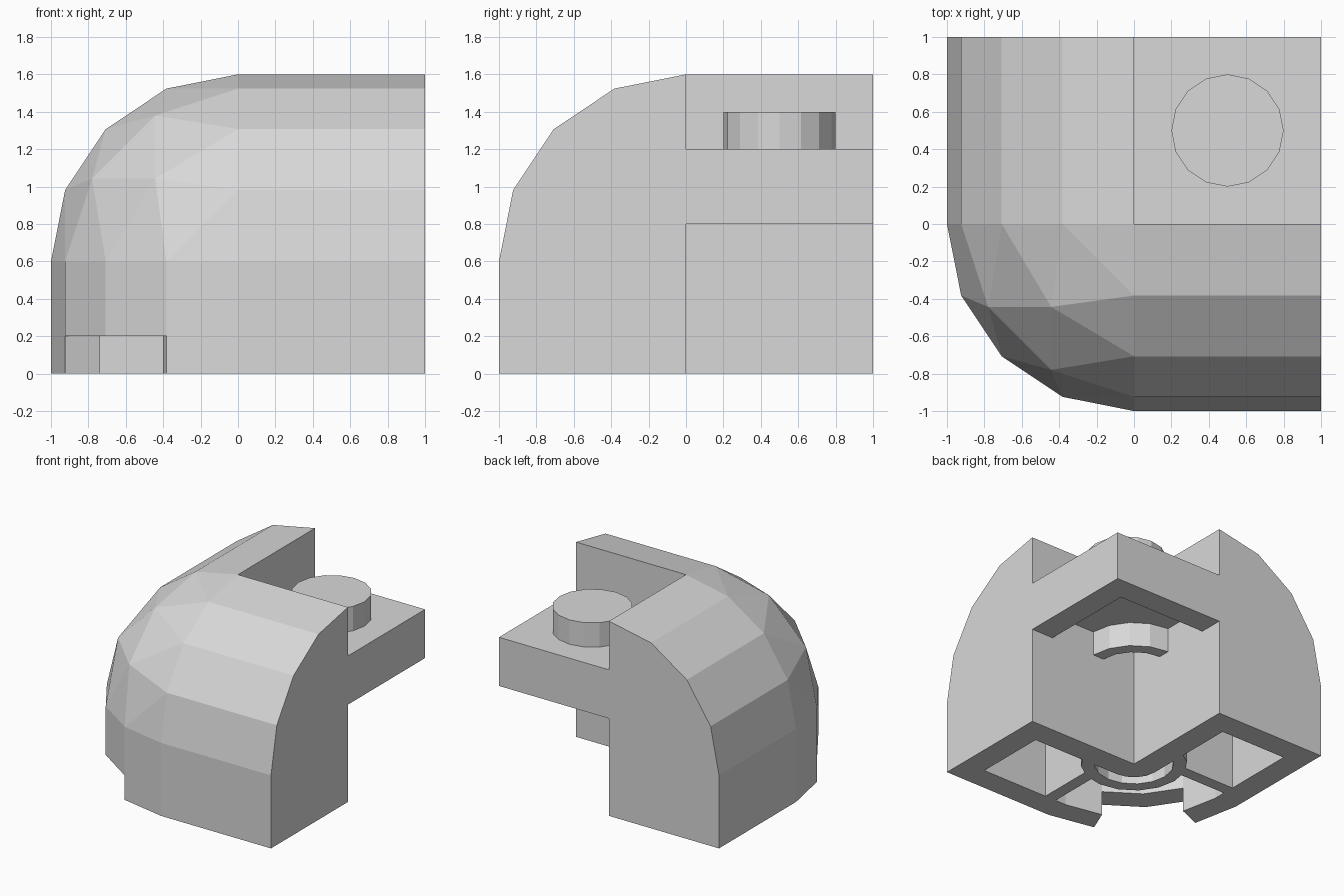
import bpy, bmesh
from math import sin, cos, radians

if "Cube" in bpy.data.objects:
    bpy.data.objects.remove(bpy.data.objects["Cube"])

STEP = 22.5  # every round part follows a 16-sided circle

grey = bpy.data.materials.new("light grey")
grey.use_nodes = True
grey.diffuse_color = (0.69, 0.69, 0.69, 1)
grey.node_tree.nodes["Principled BSDF"].inputs["Base Color"].default_value = grey.diffuse_color


def finish(name, bm):
    bmesh.ops.recalc_face_normals(bm, faces=bm.faces)
    mesh = bpy.data.meshes.new(name)
    bm.to_mesh(mesh)
    bm.free()
    mesh.materials.append(grey)
    obj = bpy.data.objects.new(name, mesh)
    bpy.context.collection.objects.link(obj)
    return obj


def prism(name, outline, low, high):
    bm = bmesh.new()
    face = bm.faces.new([bm.verts.new((x, y, low)) for x, y in outline])
    top = bmesh.ops.extrude_face_region(bm, geom=[face])["geom"]
    moved = [v for v in top if isinstance(v, bmesh.types.BMVert)]
    bmesh.ops.translate(bm, verts=moved, vec=(0, 0, high - low))
    return finish(name, bm)


def box(name, x0, x1, y0, y1, z0, z1):
    return prism(name, [(x0, y0), (x1, y0), (x1, y1), (x0, y1)], z0, z1)


def arc(radius, first, last):
    # Points on the circle between two step numbers
    return [(radius * cos(radians(STEP * i)), radius * sin(radians(STEP * i)))
            for i in range(first, last + 1)]


def ring_sector(name, inner, outer, first, last, low, high):
    return prism(name, arc(outer, first, last) + arc(inner, first, last)[::-1], low, high)


def domed_block(name, radius, reach, bottom):
    # Ball corner at -x -y, continued straight along +x, +y and down
    bm = bmesh.new()
    bm.verts.new((reach, reach, bottom))
    for i in range(5):
        for j in range(5 - i):
            grid = (i, j, 4 - i - j)
            if all(grid):
                a, b, c = [0.78 if g == 2 else 0.443 for g in grid]
            else:
                a, b, c = [sin(radians(STEP * g)) for g in grid]
            xs = [-a * radius] + ([reach] if i == 0 else [])
            ys = [-b * radius] + ([reach] if j == 0 else [])
            zs = [0.6 + c * radius] + ([bottom] if grid[2] == 0 else [])
            for x in xs:
                for y in ys:
                    for z in zs:
                        bm.verts.new((x, y, z))
    hull = bmesh.ops.convex_hull(bm, input=bm.verts)
    loose = {v for v in hull["geom_interior"] + hull["geom_unused"]
             if isinstance(v, bmesh.types.BMVert)}
    bmesh.ops.delete(bm, geom=list(loose), context="VERTS")
    bmesh.ops.dissolve_limit(bm, angle_limit=radians(0.5), verts=bm.verts, edges=bm.edges)
    return finish(name, bm)


def cut(target, *cutters):
    bpy.context.view_layer.objects.active = target
    for cutter in cutters:
        mod = target.modifiers.new("cut", "BOOLEAN")
        mod.operation, mod.solver, mod.object = "DIFFERENCE", "EXACT", cutter
        bpy.ops.object.modifier_apply(modifier=mod.name)
        bpy.data.objects.remove(cutter)


# Hollow inside, leaving the rounded inner walls, two ribs and a tube standing
cavity = domed_block("cavity", 0.8, 0.8, -0.1)
inner_walls = prism("inner_walls", [(2, 2), (-0.2, 2)] + arc(0.2, 8, 12) + [(2, -0.2)], -1, 2)
tube = ring_sector("tube", 0.3, 0.4, 5, 15, -1, 2)
front_rib = box("front_rib", 0.1, 0.2, -1, -0.31, -1, 2)
side_rib = box("side_rib", -1, -0.31, 0.1, 0.2, -1, 2)
cut(cavity, inner_walls, tube, front_rib, side_rib)

# Curved body with the open quadrant and the low notch in the round corner
body = domed_block("curved_body", 1, 1, 0)
open_corner = box("open_corner", 0, 2, 0, 2, -1, 3)
notch = ring_sector("notch", 0.7, 1.2, 9, 11, -1, 0.2)
cut(body, open_corner, cavity, notch)

# Ledge with a shallow recess beneath
ledge = box("ledge", 0, 1, 0, 1, 0.8, 1.2)
cut(ledge, box("recess", -1, 0.8, -1, 0.8, 0, 1))
ring_sector("ledge_tube", 0.3, 0.4, 0, 4, 0.8, 1.0)

# Round stud on the ledge
prism("stud", [(x + 0.5, y + 0.5) for x, y in arc(0.3, 0, 15)], 1.2, 1.4)
